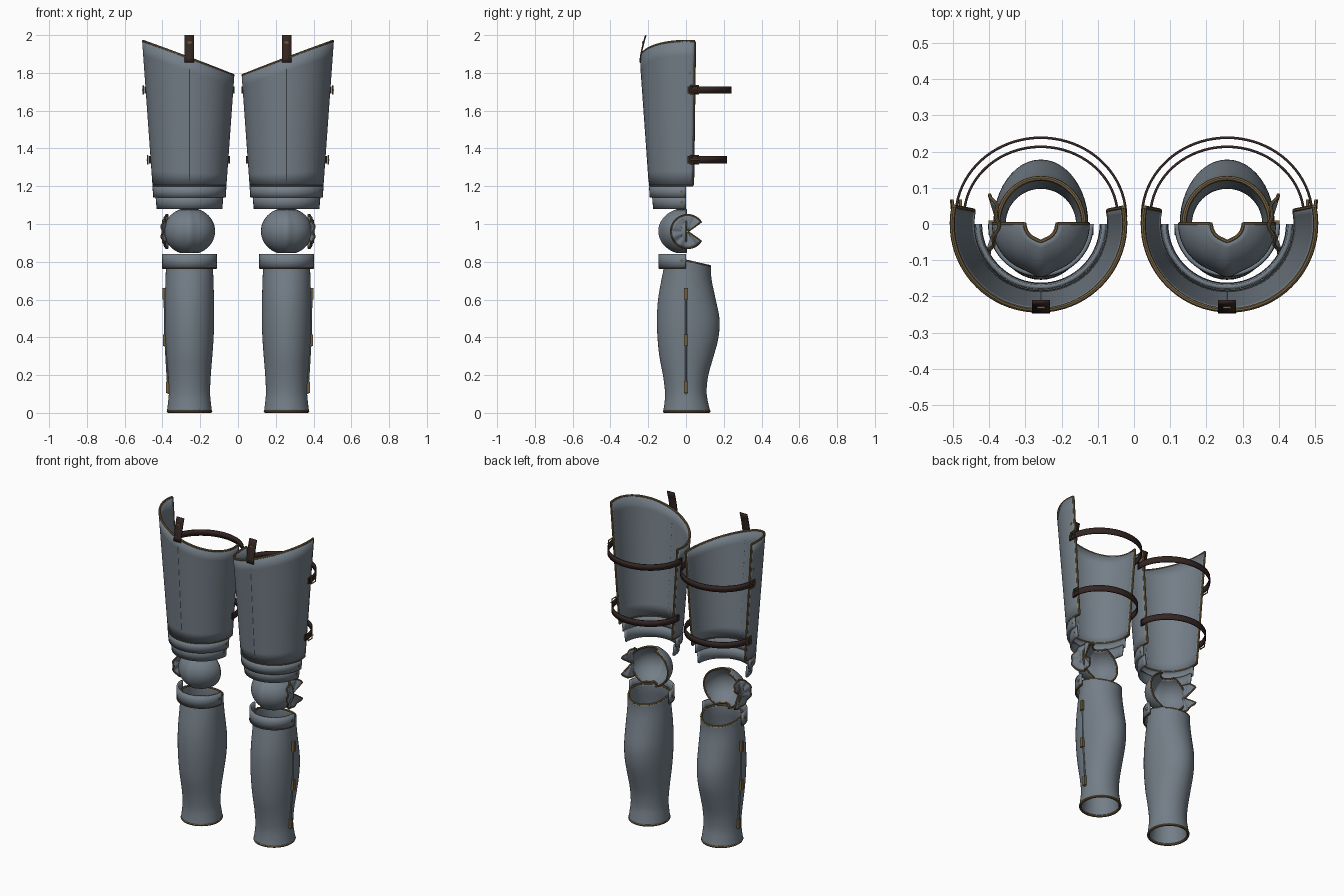
import bpy, math
from math import sin, cos, radians as rad, pi

if "Cube" in bpy.data.objects:
    bpy.data.objects.remove(bpy.data.objects["Cube"])

CX = 0.257  # centre line of one leg; everything is mirrored across x = 0


def material(name, rgb):
    m = bpy.data.materials.new(name)
    m.diffuse_color = (*rgb, 1)
    m.use_nodes = True
    m.node_tree.nodes["Principled BSDF"].inputs["Base Color"].default_value = m.diffuse_color
    return m


STEEL = material("blue_grey_steel", (0.175, 0.21, 0.245))
BRASS = material("aged_brass", (0.17, 0.115, 0.05))
LEATHER = material("dark_leather", (0.035, 0.02, 0.017))


def finish(name, mesh, mat, thick=0):
    """Link a part, thicken it, mirror it to the other leg and smooth it."""
    ob = bpy.data.objects.new(name, mesh)
    bpy.context.collection.objects.link(ob)
    mesh.materials.clear()
    mesh.materials.append(mat)
    if thick:
        s = ob.modifiers.new("thickness", 'SOLIDIFY')
        s.thickness, s.offset = thick, 0
    ob.modifiers.new("other_leg", 'MIRROR').use_mirror_merge = False
    bpy.ops.object.select_all(action='DESELECT')
    ob.select_set(True)
    bpy.context.view_layer.objects.active = ob
    bpy.ops.object.shade_smooth_by_angle(angle=rad(35))
    return ob


def sheet(name, f, nu, nv, mat=STEEL, thick=0.012, closed=False):
    """Surface from f(u, v), with u and v running 0..1."""
    cols = nu if closed else nu + 1
    verts = [f(i / nu, j / nv) for j in range(nv + 1) for i in range(cols)]
    faces = []
    for j in range(nv):
        for i in range(nu):
            k = (i + 1) % cols
            faces.append((j * cols + i, j * cols + k, (j + 1) * cols + k, (j + 1) * cols + i))
    me = bpy.data.meshes.new(name)
    me.from_pydata(verts, [], faces)
    return finish(name, me, mat, thick)


def tube(name, pts, r=0.007, mat=BRASS, closed=False):
    """Round bar along a path."""
    cu = bpy.data.curves.new(name, 'CURVE')
    cu.dimensions, cu.bevel_depth, cu.bevel_resolution, cu.use_fill_caps = '3D', r, 2, True
    sp = cu.splines.new('POLY')
    sp.points.add(len(pts) - 1)
    for p, c in zip(sp.points, pts):
        p.co = (*c, 1)
    sp.use_cyclic_u = closed
    tmp = bpy.data.objects.new("tmp", cu)
    me = bpy.data.meshes.new_from_object(tmp)
    bpy.data.objects.remove(tmp)
    return finish(name, me, mat)


def box(name, c, s, mat=BRASS):
    x, y, z = (k / 2 for k in s)
    v = [(c[0] + a * x, c[1] + b * y, c[2] + d * z) for a in (-1, 1) for b in (-1, 1) for d in (-1, 1)]
    me = bpy.data.meshes.new(name)
    me.from_pydata(v, [], [(0, 1, 3, 2), (4, 6, 7, 5), (0, 4, 5, 1), (2, 3, 7, 6), (0, 2, 6, 4), (1, 5, 7, 3)])
    return finish(name, me, mat)


def line(f, n=40):
    return [f(i / n) for i in range(n + 1)]


def rivet(name, x, y, z):
    tube(name, [(x - 0.006, y, z), (x + 0.006, y, z)], 0.009)


# Thigh plate: open-backed tapering shell with a slanted top
def thigh(u, v):
    a = rad(-101 + 202 * u)
    z = 1.205 + v * (1.878 + 0.09 * sin(a) - 1.205)
    r = 0.19 + 0.05 * (z - 1.205) / 0.7
    return (CX + r * sin(a), -r * cos(a), z)


sheet("thigh_plate", thigh, 48, 10)
tube("thigh_top_trim", line(lambda t: thigh(t, 1)))
tube("thigh_bottom_trim", line(lambda t: thigh(t, 0)))
for u, side in ((0, "inner"), (1, "outer")):
    tube(f"thigh_{side}_edge_trim", [thigh(u, 0), thigh(u, 1)])
tube("thigh_centre_ridge", [(CX, -0.192, 1.23), (CX, -0.234, 1.82)], 0.007, STEEL)


# Half-round bands above and below the knee
def band(name, r0, r1, z0, z1):
    def f(u, v):
        a = rad(-90 + 180 * u)
        r = r0 + (r1 - r0) * v
        return (CX + r * sin(a), -r * cos(a), z0 + (z1 - z0) * v)
    sheet(name, f, 36, 2)
    for s in (-1, 1):
        rivet(name + "_rivet", CX + s * (r0 + r1) / 2, -0.022, (z0 + z1) / 2)
    return f


band("upper_knee_lame", 0.186, 0.19, 1.14, 1.2)
band("lower_knee_lame", 0.168, 0.174, 1.08, 1.15)
collar = band("shin_collar", 0.139, 0.139, 0.768, 0.842)
tube("shin_collar_trim", line(lambda t: collar(t, 0)))


# Knee cup: half dome with a central keel, notched at top and bottom
def knee(u, v):
    a, lat = rad(-90 + 180 * u), rad(-70 + 140 * v)
    keel = 1 + 0.09 * math.exp(-(a / 0.2) ** 2)
    return (CX + 0.13 * sin(a) * cos(lat), -0.13 * cos(a) * cos(lat) * keel, 0.962 + 0.118 * sin(lat))


sheet("knee_cup", knee, 48, 20, thick=0.01)
rim = line(lambda t: knee(t, 1), 20) + line(lambda t: knee(1, 1 - t), 20)[1:]
rim += line(lambda t: knee(1 - t, 0), 20)[1:] + line(lambda t: knee(0, t), 20)[1:-1]
tube("knee_cup_trim", rim, 0.006, closed=True)


# Fluted side wing of the knee, with a wedge cut at the back
def wing(u, v):
    a, t = rad(35 + 290 * u), 0.04 + 0.96 * v
    x = 0.376 + t * (0.028 * cos(a) ** 2 + 0.005 * cos(9 * a))
    return (x, 0.008 + 0.088 * t * cos(a), 0.96 + 0.088 * t * sin(a))


sheet("knee_wing", wing, 54, 5, thick=0.007)
tube("knee_wing_trim", line(lambda t: wing(0, t), 4) + line(lambda t: wing(t, 1), 50)[1:]
     + line(lambda t: wing(1, 1 - t), 4)[1:], 0.005)
rivet("knee_wing_rivet", 0.38, 0.0, 0.96)

# Shin guard: closed tube; rows are height, half width, front depth, back depth
ROWS = [(0.008, 0.113, 0.115, 0.122), (0.05, 0.108, 0.108, 0.112), (0.11, 0.103, 0.105, 0.103),
        (0.2, 0.107, 0.116, 0.112), (0.3, 0.115, 0.135, 0.14), (0.4, 0.122, 0.145, 0.166),
        (0.5, 0.125, 0.148, 0.171), (0.6, 0.124, 0.142, 0.152), (0.7, 0.121, 0.125, 0.132),
        (0.76, 0.119, 0.113, 0.126), (0.805, 0.119, 0.11, 0.126)]


def spline_row(v):
    """Smooth in-between row of the shin profile."""
    n = len(ROWS) - 1
    k = min(int(v * n), n - 1)
    t = v * n - k
    quad = (ROWS[max(k - 1, 0)], ROWS[k], ROWS[k + 1], ROWS[min(k + 2, n)])
    return [b + 0.5 * t * (c - a + t * (2 * a - 5 * b + 4 * c - d + t * (3 * (b - c) + d - a)))
            for a, b, c, d in zip(*quad)]


def shin(u, v):
    a = 2 * pi * u
    z, w, f, b = spline_row(v)
    y = -cos(a) * (f if cos(a) > 0 else b)
    return (CX + w * sin(a), y, z - 0.22 * max(y, 0) * (z / 0.8) ** 8)


sheet("shin_guard", shin, 48, 30, closed=True)
tube("shin_top_trim", line(lambda t: shin(t, 1))[:-1], 0.007, closed=True)
tube("shin_bottom_trim", line(lambda t: shin(t, 0))[:-1], 0.008, closed=True)

# Hinges and pin on the outer side of the shin
for z, x in ((0.63, 0.39), (0.385, 0.387), (0.135, 0.37)):
    box("shin_hinge", (x, 0, z), (0.022, 0.02, 0.062))
tube("shin_hinge_pin", [(0.39, 0, 0.66), (0.385, 0, 0.385), (0.368, 0, 0.1)], 0.005, STEEL)


# Leather straps behind the thigh, with buckles on the outer side
def strap(label, z, rx, ry):
    def f(u, v):
        a = pi * u
        return (CX + rx * cos(a), 0.02 + ry * sin(a), z - 0.019 + 0.038 * v)
    sheet(label + "_thigh_strap", f, 40, 1, LEATHER, 0.007)
    for s in (-1, 1):
        box(label + "_strap_tab", (CX + s * (rx - 0.004), 0.022, z), (0.014, 0.03, 0.038), LEATHER)
    x = CX + rx + 0.009
    tube(label + "_buckle", [(x, 0.025, z - 0.022), (x, 0.065, z - 0.022),
                             (x, 0.065, z + 0.022), (x, 0.025, z + 0.022)], 0.004, closed=True)
    tube(label + "_buckle_prong", [(x, 0.025, z), (x + 0.004, 0.068, z)], 0.003)


strap("upper", 1.71, 0.235, 0.218)
strap("lower", 1.34, 0.212, 0.193)
rivet("thigh_edge_rivet", CX + 0.232, 0.02, 1.8)

# Hanging strap at the front of the thigh
sheet("hanging_strap", lambda u, v: (CX - 0.025 + 0.05 * u, -0.243 + 0.03 * v ** 1.5, 1.855 + 0.144 * v),
      1, 6, LEATHER, 0.008)
box("hanging_strap_stud", (CX, -0.229, 1.96), (0.022, 0.008, 0.01))
